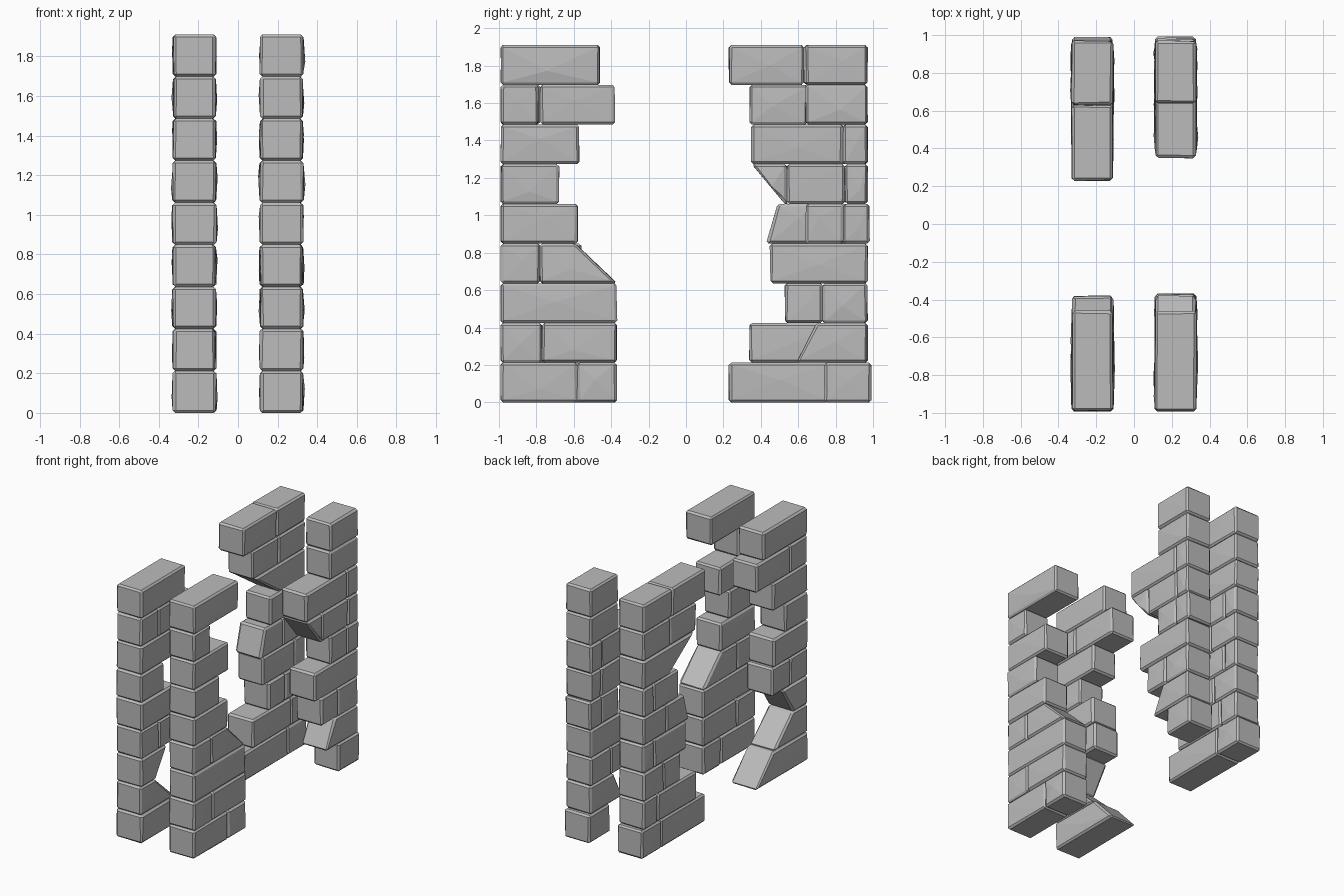
import bpy, bmesh, random
from mathutils import Vector

random.seed(7)
if "Cube" in bpy.data.objects:
    bpy.data.objects.remove(bpy.data.objects["Cube"])

# One stone colour for everything
stone = bpy.data.materials.new("grey_stone")
stone.use_nodes = True
grey = (0.5, 0.5, 0.5, 1)
stone.diffuse_color = grey
stone.node_tree.nodes["Principled BSDF"].inputs["Base Color"].default_value = grey

ROW = 1.91 / 9       # height of one course
HALF = 0.107         # half the wall thickness


def span(cut):
    """A cut is one y value, or (bottom y, top y) for a broken, sloping end."""
    return cut if isinstance(cut, tuple) else (cut, cut)


def add_brick(target, x, row, start, end):
    """One chamfered, slightly uneven block between two cuts."""
    bm = bmesh.new()
    bmesh.ops.create_cube(bm, size=2)
    half = HALF + random.uniform(-0.002, 0.003)
    for v in bm.verts:
        level = int(v.co.z > 0)
        y = span(end if v.co.y > 0 else start)[level]
        v.co = Vector((x + v.co.x * half, y, (row + level) * ROW))
    bmesh.ops.bevel(bm, geom=bm.edges[:], offset=0.013, segments=1,
                    profile=0.5, affect='EDGES')
    # uneven hewn faces on the two broad sides
    bm.normal_update()
    broad = [f for f in bm.faces if abs(f.normal.x) > 0.95]
    for v in bmesh.ops.poke(bm, faces=broad)["verts"]:
        out = 1 if v.co.x > x else -1
        v.co.x += out * random.uniform(0.002, 0.008)
        v.co.y += random.uniform(-0.04, 0.04)
        v.co.z += random.uniform(-0.04, 0.04)
    for v in bm.verts:
        v.co.x += random.uniform(-0.003, 0.003)
        v.co.y += random.uniform(-0.003, 0.003)
        v.co.z = max(0, v.co.z)
    mesh = bpy.data.meshes.new("brick")
    bm.to_mesh(mesh)
    bm.free()
    target.from_mesh(mesh)
    bpy.data.meshes.remove(mesh)


def build_pillar(name, x, courses):
    bm = bmesh.new()
    for row, cuts in enumerate(courses):
        for start, end in zip(cuts, cuts[1:]):
            add_brick(bm, x, row, start, end)
    mesh = bpy.data.meshes.new(name)
    bm.to_mesh(mesh)
    bm.free()
    mesh.materials.append(stone)
    bpy.context.collection.objects.link(bpy.data.objects.new(name, mesh))


# Courses from the ground up, each a list of cuts along y
F, B = -0.99, 0.97   # outer ends of the front and back pillars

build_pillar("front_left_pillar", 0.22, [
    [F, -0.58, -0.37],
    [F, -0.77, -0.37],
    [F, -0.37],
    [F, -0.78, (-0.37, -0.59)],
    [F, -0.58],
    [F, -0.68],
    [F, -0.57],
    [F, -0.79],
    [F, -0.46],
])
build_pillar("front_right_pillar", -0.22, [
    [F, (-0.37, -0.57)],
    [F, (-0.59, -0.82)],
    [F, (-0.82, -0.68)],
    [F, -0.78, -0.56],
    [F, -0.58],
    [F, -0.72],
    [F, -0.58],
    [F, -0.78, -0.38],
    [F, -0.46],
])
build_pillar("back_left_pillar", 0.22, [
    [0.74, 0.99],
    [(0.59, 0.7), B],
    [0.53, 0.73, B],
    [0.45, B],
    [0.64, 0.84, 0.98],
    [(0.53, 0.35), 0.54, 0.85, B],
    [0.35, 0.84, B],
    [0.64, B],
    [0.64, B],
])
build_pillar("back_right_pillar", -0.22, [
    [0.23, 0.76, 0.99],
    [0.34, 0.8, B],
    [0.53, 0.73, B],
    [0.46, 0.84, B],
    [(0.43, 0.49), 0.7, B],
    [0.55, 0.85, B],
    [(0.67, 0.36), B],
    [0.34, 0.65, B],
    [0.23, 0.63, B],
])
